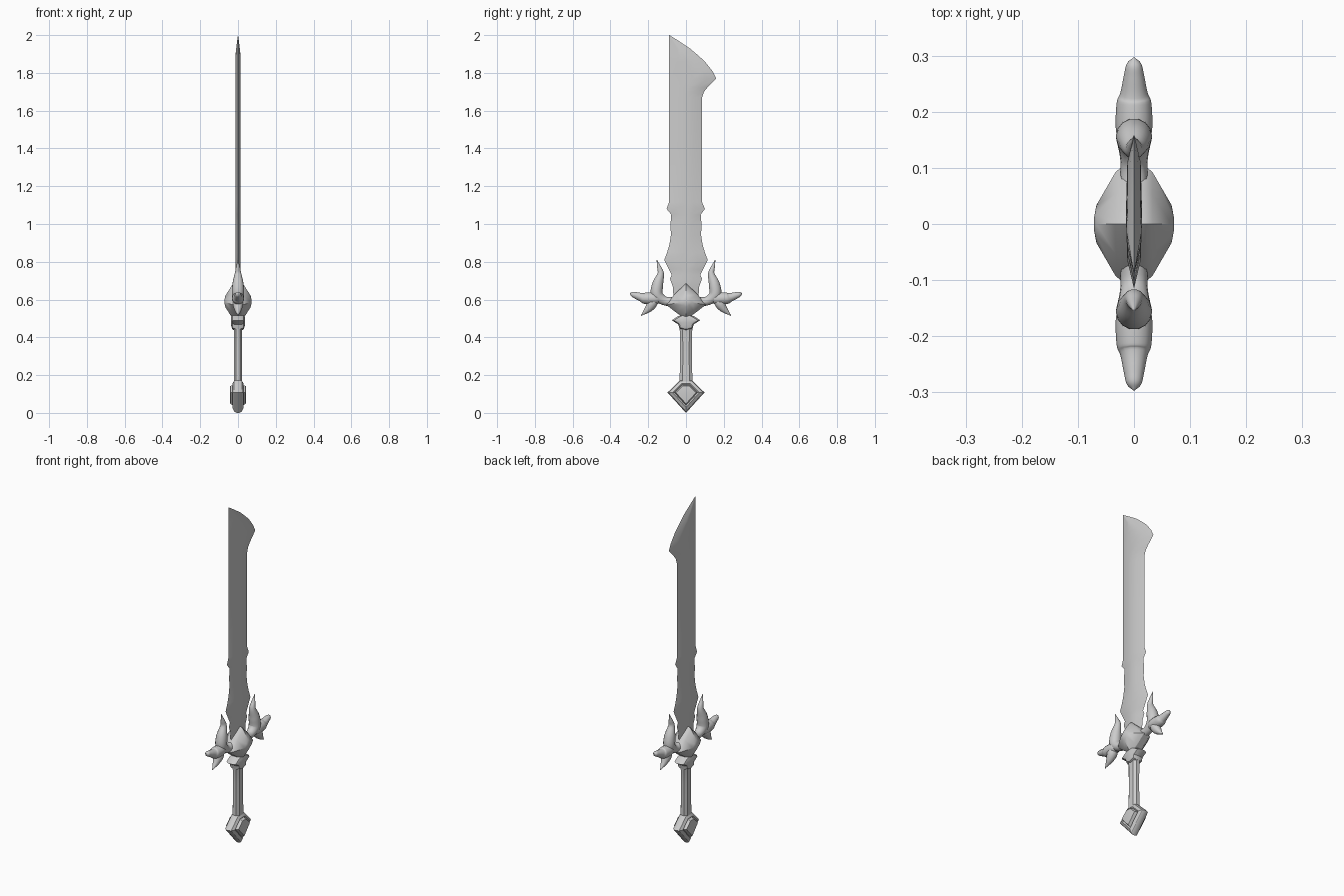
import bpy, math
from mathutils import Vector

if "Cube" in bpy.data.objects:
    bpy.data.objects.remove(bpy.data.objects["Cube"])


def make(name, verts, faces, angle=30, mirror_y=False):
    me = bpy.data.meshes.new(name)
    me.from_pydata(verts, [], faces)
    ob = bpy.data.objects.new(name, me)
    bpy.context.collection.objects.link(ob)
    if mirror_y:
        m = ob.modifiers.new("mirror", 'MIRROR')
        m.use_axis = (False, True, False)
        m.use_mirror_merge = False
    bpy.ops.object.select_all(action='DESELECT')
    ob.select_set(True)
    bpy.context.view_layer.objects.active = ob
    bpy.ops.object.mode_set(mode='EDIT')
    bpy.ops.mesh.select_all(action='SELECT')
    bpy.ops.mesh.normals_make_consistent(inside=False)
    bpy.ops.object.mode_set(mode='OBJECT')
    bpy.ops.object.shade_smooth_by_angle(angle=math.radians(angle))
    return ob


def loft(name, rings, angle=30, mirror_y=False):
    """Skin a list of equal-length closed rings and cap the ends."""
    n = len(rings[0])
    verts = [p for r in rings for p in r]
    faces = [(k * n + i, k * n + (i + 1) % n, (k + 1) * n + (i + 1) % n, (k + 1) * n + i)
             for k in range(len(rings) - 1) for i in range(n)]
    faces += [tuple(range(n))[::-1], tuple(range(len(verts) - n, len(verts)))]
    return make(name, verts, faces, angle, mirror_y)


def plate(name, half, centre_z, steps, angle=30):
    """Half outline (y, z) mirrored in y, stacked in both x directions by (scale, x)."""
    outline = half + [(-y, z) for y, z in reversed(half) if y > 0]
    both = [(s, -x) for s, x in reversed(steps)] + steps
    return loft(name, [[(x, y * s, centre_z + (z - centre_z) * s) for y, z in outline]
                       for s, x in both], angle)


def horn(name, pts, sides=14, sub=6):
    """Tapered tube through (y, z, radius) points, one on each side of the guard."""
    P = [Vector(p) for p in pts]
    P = [2 * P[0] - P[1]] + P + [2 * P[-1] - P[-2]]
    path = []
    for i in range(1, len(P) - 2):
        a, b, c, d = P[i - 1:i + 3]
        for k in range(sub):
            t = k / sub
            path.append(0.5 * (2 * b + (c - a) * t + (2 * a - 5 * b + 4 * c - d) * t * t
                               + (3 * b - a - 3 * c + d) * t ** 3))
    path.append(P[-2])
    rings = []
    for i, p in enumerate(path):
        tan = path[min(i + 1, len(path) - 1)] - path[max(i - 1, 0)]
        nrm = Vector((-tan.y, tan.x)).normalized()
        r = max(p.z, 0.002)
        rings.append([(r * math.cos(a), p.x + nrm.x * r * math.sin(a), p.y + nrm.y * r * math.sin(a))
                      for a in (2 * math.pi * j / sides for j in range(sides))])
    return loft(name, rings, 50, True)


# Blade: (left y, right y, z) rows with a flat middle and bevelled edges
rows = [(-.065, .065, .60), (-.07, .07, .67), (-.085, .085, .71), (-.075, .075, .73),
        (-.09, .09, .76), (-.115, .115, .81), (-.10, .10, .85), (-.088, .088, .89),
        (-.08, .08, .94), (-.082, .082, 1.0), (-.078, .078, 1.05), (-.103, .10, 1.08),
        (-.09, .085, 1.115), (-.09, .085, 1.40), (-.09, .085, 1.67), (-.09, .095, 1.70),
        (-.09, .115, 1.725), (-.09, .16, 1.77), (-.09, .14, 1.81), (-.09, .10, 1.86),
        (-.09, .065, 1.892), (-.09, .02, 1.93), (-.09, -.04, 1.97), (-.09, -.088, 2.0)]
rings = []
for l, r, z in rows:
    b = min(.05, (r - l) * .4)
    t = .014 * min(1, (r - l) / .16)
    m = (l + r) / 2
    rings.append([(0, l, z), (t * .85, l + b, z), (t, m, z), (t * .85, r - b, z),
                  (0, r, z), (-t * .85, r - b, z), (-t, m, z), (-t * .85, l + b, z)])
loft("blade", rings, 20)

# Grip: eight-sided handle
rings = []
for s, z in [(1.05, .14), (1.05, .20), (.97, .26), (.97, .36), (1, .43), (1.15, .46), (1.15, .50)]:
    x, y = .021 * s, .032 * s
    rings.append([(x, y * .55, z), (x * .5, y, z), (-x * .5, y, z), (-x, y * .55, z),
                  (-x, -y * .55, z), (-x * .5, -y, z), (x * .5, -y, z), (x, -y * .55, z)])
loft("grip", rings)

# Pommel: framed diamond with a raised stone
plate("pommel", [(0, 0), (.098, .108), (.03, .175)], .105,
      [(1, .008), (.93, .02), (.72, .03), (.62, .024), (.54, .041), (.34, .043)])

# Collar under the guard
plate("collar", [(0, .435), (.035, .445), (.04, .468), (.075, .49), (.045, .51), (0, .53)], .485,
      [(1, .015), (.85, .03), (.5, .036)])

# Central boss of the guard
plate("guard_boss", [(0, .495), (.05, .53), (.105, .572), (.06, .63), (0, .685)], .59,
      [(1, .018), (.88, .033), (.32, .067), (.12, .071)])

# Horned guard arms, mirrored on both sides
horn("guard_horn", [(.05, .59, .026), (.11, .592, .024), (.153, .625, .032), (.15, .68, .030),
                    (.134, .735, .018), (.142, .77, .011), (.155, .81, .001)])
horn("guard_arm", [(.13, .605, .020), (.165, .605, .032), (.215, .607, .031), (.235, .612, .024),
                   (.265, .622, .018), (.285, .629, .013), (.296, .633, .002)])
horn("guard_spike", [(.16, .62, .020), (.178, .582, .028), (.20, .55, .020), (.238, .515, .001)])
